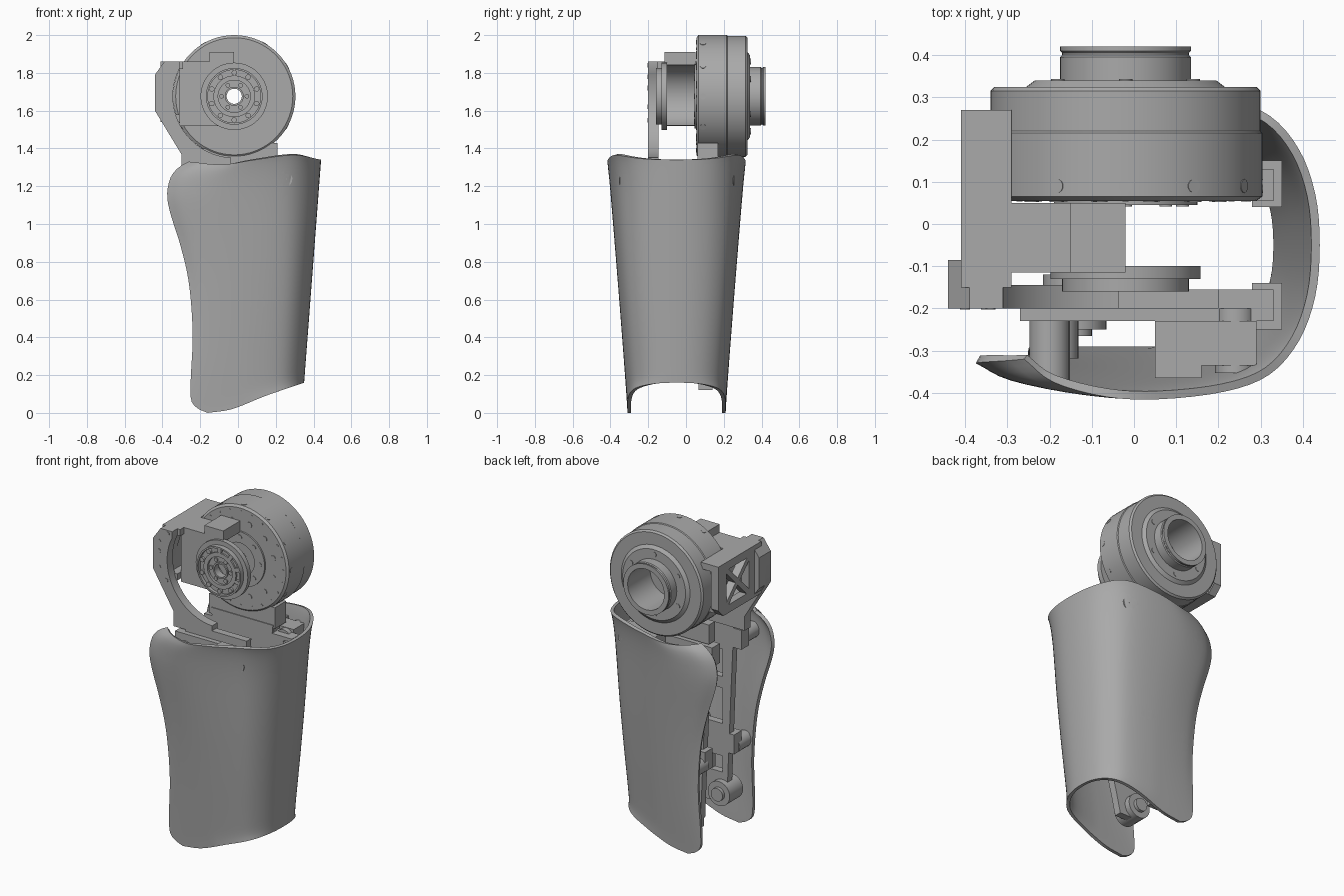
import bpy
import bmesh
from math import cos, sin, pi, radians
from mathutils import Vector

default = bpy.data.objects.get("Cube")
if default:
    bpy.data.objects.remove(default)

grey = bpy.data.materials.new("neutral_grey")
grey.use_nodes = True
grey.diffuse_color = (0.4, 0.4, 0.4, 1)
grey.node_tree.nodes["Principled BSDF"].inputs["Base Color"].default_value = grey.diffuse_color
CX, CZ = -0.02, 1.676     # motor axis
MID = -0.05               # symmetry plane of the shell

def smooth(ob):
    ob.data.shade_smooth()
    ob.data.set_sharp_from_angle(angle=radians(32))
    return ob

def make(name, bm, fix_normals=True):
    if fix_normals:
        bmesh.ops.recalc_face_normals(bm, faces=bm.faces)
    mesh = bpy.data.meshes.new(name)
    bm.to_mesh(mesh)
    bm.free()
    ob = bpy.data.objects.new(name, mesh)
    bpy.context.scene.collection.objects.link(ob)
    mesh.materials.append(grey)
    return smooth(ob)

def apply_modifiers(ob):
    bpy.context.view_layer.update()
    graph = bpy.context.evaluated_depsgraph_get()
    mesh = bpy.data.meshes.new_from_object(ob.evaluated_get(graph), depsgraph=graph)
    ob.modifiers.clear()
    ob.data = mesh
    smooth(ob)

def cut(ob, cutters):
    for cutter in cutters:
        cutter.hide_render = True
        mod = ob.modifiers.new("cut", "BOOLEAN")
        mod.operation = "DIFFERENCE"
        mod.solver = "EXACT"
        mod.use_self = True
        mod.object = cutter
    apply_modifiers(ob)
    for cutter in cutters:
        bpy.data.objects.remove(cutter)

def prism(name, outline, start, end, axis="y"):
    """Extrude an outline: (x, z) along y, or (y, z) along x."""
    bm = bmesh.new()
    near, far = [[bm.verts.new((a, d, b) if axis == "y" else (d, a, b)) for a, b in outline]
                 for d in (start, end)]
    bm.faces.new(near)
    bm.faces.new(far[::-1])
    for i in range(len(near)):
        bm.faces.new((near[i - 1], near[i], far[i], far[i - 1]))
    return make(name, bm)

def box(name, xs, ys, zs):
    outline = [(xs[0], zs[0]), (xs[1], zs[0]), (xs[1], zs[1]), (xs[0], zs[1])]
    return prism(name, outline, ys[0], ys[1])

def rods(name, parts, sides=20):
    """Cylinders, each from point p to point q with radius r."""
    bm = bmesh.new()
    for p, q, r in parts:
        p, q = Vector(p), Vector(q)
        new = bmesh.ops.create_cone(bm, cap_ends=True, segments=sides, radius1=r,
                                    radius2=r, depth=(q - p).length)["verts"]
        turn = (q - p).to_track_quat("Z", "Y")
        for v in new:
            v.co = turn @ v.co + (p + q) / 2
    return make(name, bm)

def polar(r, degrees):
    return CX + r * cos(radians(degrees)), CZ + r * sin(radians(degrees))

def lathe(name, profile, sides=72):
    """Spin a closed (radius, y) profile about the motor axis."""
    bm = bmesh.new()
    rings = []
    for k in range(sides):
        spots = [(polar(r, 360 * k / sides), y) for r, y in profile]
        rings.append([bm.verts.new((x, y, z)) for (x, z), y in spots])
    for k in range(sides):
        a, b = rings[k - 1], rings[k]
        for i in range(len(profile)):
            bm.faces.new((a[i - 1], a[i], b[i], b[i - 1]))
    return make(name, bm)

def bolt_circle(name, count, radius, y0, y1, size, offset=0):
    spots = [polar(radius, offset + 360 * k / count) for k in range(count)]
    rods(name, [((x, y0, z), (x, y1, z), size) for x, z in spots])

def curve(keys, t):
    """Smooth curve through (position, value) keys."""
    n = len(keys) - 1
    i = max(k for k in range(n) if keys[k][0] <= t or k == 0)

    def slope(k):
        a, b = keys[max(k - 1, 0)], keys[min(k + 1, n)]
        return (b[1] - a[1]) / (b[0] - a[0])
    (t0, a), (t1, b) = keys[i], keys[i + 1]
    w = t1 - t0
    s = (t - t0) / w
    return (a * (1 + 2 * s) * (1 - s) ** 2 + slope(i) * w * s * (1 - s) ** 2
            + b * s * s * (3 - 2 * s) + slope(i + 1) * w * s * s * (s - 1))

# Shin shell: a C section lofted upward, open on one side, flatter flaps lower down
across = [0, .1, .28, .46, .68, .83, .93, .985, 1]
depth = [.74, .89, .985, 1, .95, .84, .62, .33, 0]
section_x = list(enumerate(across + across[-2::-1]))
section_y = list(enumerate([-d for d in depth] + depth[-2::-1]))
open_edge = [(0, -.16), (.02, -.22), (.06, -.25), (.3, -.24), (.45, -.25), (.56, -.27),
             (.68, -.31), (.8, -.36), (.87, -.375), (.94, -.355), (.98, -.31), (1, -.26)]
half_width = [(0, .26), (.45, .305), (.9, .352), (1, .365)]
bottom_rim = [(0, 0), (.25, .02), (.6, .09), (1, .16)]
top_rim = [(0, 1.33), (.25, 1.315), (.5, 1.34), (.8, 1.365), (1, 1.34)]

def shell_y(p, w, v):
    if p < .46:
        w += ((1 if w > 0 else -1) - w) * (1 - v) ** .7
    return MID + curve(half_width, v) * w

def shell_x(p, v):
    left = curve(open_edge, v)
    return left + (.35 + .09 * v - left) * p

bm = bmesh.new()
columns, rows = 64, 40
grid = []
for i in range(columns + 1):
    u = 16 * i / columns
    p, w = min(curve(section_x, u), 1), curve(section_y, u)
    low, high = curve(bottom_rim, p), curve(top_rim, p)
    grid.append([])
    for j in range(rows + 1):
        v = (1 - cos(pi * j / rows)) / 4 + j / rows / 2
        grid[-1].append(bm.verts.new((shell_x(p, v), shell_y(p, w, v), low + (high - low) * v)))
for a, b in zip(grid, grid[1:]):
    for j in range(rows):
        bm.faces.new((a[j], b[j], b[j + 1], a[j + 1]))
shell = make("shin_shell", bm, False)
thickness = shell.modifiers.new("thickness", "SOLIDIFY")
thickness.thickness = .02
thickness.offset = -1
apply_modifiers(shell)
mounts = [(-.2, 1.18), (.24, 1.24), (.11, .58), (-.18, .52)]
cut(shell, [rods("hole_cutter", [((x, y, z), (x, y + .4, z), .032)])
            for x, z in mounts for y in (-.55, .05)])

# Motor body with hollow rear hub, and the separate front disc
lathe("motor_body", [
    (.04, .055), (.1, .055), (.1, .045), (.17, .045), (.17, .055), (.31, .055), (.324, .065),
    (.324, .215), (.32, .22), (.32, .315), (.31, .325), (.235, .325), (.215, .34), (.155, .34),
    (.155, .395), (.15, .4), (.15, .405), (.155, .41), (.155, .42), (.125, .42), (.125, .2),
    (.04, .2)])
lathe("front_disc", [
    (.04, -.145), (.05, -.145), (.05, -.135), (.085, -.135), (.085, -.15), (.11, -.15),
    (.11, -.14), (.14, -.14), (.14, -.16), (.15, -.16), (.15, -.13), (.178, -.13),
    (.178, -.1), (.04, -.1)])
bolt_circle("face_bolts", 12, .23, .052, .07, .017, 15)
bolt_circle("face_pins", 24, .29, .053, .07, .007)
bolt_circle("inner_bolts", 8, .135, .042, .06, .015)
bolt_circle("disc_bolts", 6, .067, -.143, -.12, .012)
bolt_circle("disc_nuts", 10, .125, -.155, -.13, .014, 18)
bolt_circle("rear_bolts", 6, .185, .33, .343, .016, 30)
spokes = [(polar(.3, 30 * k), polar(.3255, 30 * k)) for k in range(12)]
rods("rim_bolts", [((a[0], .09, a[1]), (b[0], .09, b[1]), .016) for a, b in spokes])

# Connector block hugging the disc, with a raised top tab
prism("connector_block", [(-.31, 1.52), (-.31, 1.86), (-.15, 1.86), (-.15, 1.91), (CX, 1.91)]
      + [polar(.165, a) for a in range(90, 251, 8)] + [(-.1, 1.52)], -.115, .05)

# Side bracket: crescent plate, trussed wall and flanges
prism("crescent_plate", [(-.04, 1.28), (-.3, 1.28), (-.3, 1.37), (-.44, 1.6), (-.44, 1.79),
                         (-.39, 1.86), (-.31, 1.86)]
      + [polar(.325, a) for a in range(153, 268, 6)], -.2, -.145)
prism("bracket_lug", [(-.44, 1.6), (-.44, 1.79), (-.39, 1.86), (-.31, 1.86), (-.36, 1.7),
                      (-.36, 1.56), (-.41, 1.56)], -.15, -.085)
wall = prism("bracket_wall", [(-.15, 1.54), (.22, 1.54), (.27, 1.59), (.27, 1.86), (-.15, 1.86)],
             -.41, -.36, "x")
ym, zm, reach, gap = .08, 1.7, .11, .022
windows = []
for dy, dz in ((1, 0), (-1, 0), (0, 1), (0, -1)):
    half = reach - gap
    window = [(ym + dy * gap, zm + dz * gap)]
    window += [(ym + dy * reach + s * dz * half, zm + dz * reach + s * dy * half) for s in (-1, 1)]
    windows.append(prism("window_cutter", window, -.5, -.3, "x"))
cut(wall, windows)
box("bracket_top_flange", (-.4, -.29), (-.15, .27), (1.82, 1.86))
box("bracket_bottom_flange", (-.4, -.31), (-.15, .22), (1.54, 1.58))
bolts = [(-.4, 1.78), (-.4, 1.72), (-.4, 1.62), (-.34, 1.84), (-.35, 1.55)]
rods("bracket_bolts", [((x, -.203, z), (x, -.19, z), .012) for x, z in bolts])

# Inner frame, mirrored front to back inside the shell
outline = [(-.22, 1.32), (.2, 1.32), (.16, .9), (0, .3), (-.03, .17), (-.17, .17), (-.2, .9)]
slots = [(.1, .95, 1.12), (.04, .66, .88), (-.06, .36, .46)]
section = list(zip(across, depth))
tips = []
for x, z in mounts:
    v = z / 1.33
    p = (x - shell_x(0, v)) / (shell_x(1, v) - shell_x(0, v))
    tips.append((x, z, shell_y(p, -curve(section, p), v) + .021))
for side, sign in (("front", 1), ("back", -1)):
    def span(a, b):
        return MID + sign * (a - MID), MID + sign * (b - MID)

    def rod(x, z, a, b, r):
        return (x, span(a, b)[0], z), (x, span(a, b)[1], z), r
    rail = prism(side + "_rail", outline, *span(-.2, -.155))
    cut(rail, [box("slot_cutter", (-.14, right), (-.5, .5), (low, high))
               for right, low, high in slots])
    box(side + "_upper_crossbar", (-.27, .33), span(-.23, -.155), (1.15, 1.27))
    box(side + "_lower_crossbar", (-.22, .16), span(-.23, -.155), (.49, .61))
    box(side + "_shell_block", (.05, .16), span(-.365, -.23), (1.15, 1.29))
    box(side + "_outer_block", (.16, .29), span(-.335, -.23), (1.15, 1.29))
    box(side + "_edge_block", (.28, .35), span(-.25, -.14), (1.15, 1.25))
    rods(side + "_posts", [rod(x, z, -.2, tip, .048) for x, z, tip in tips])
    rods(side + "_screws", [rod(x, z, tip, tip - .01, .016) for x, z, tip in tips])
rods("ankle_joint", [((-.14, -.25, .24), (-.14, -.12, .24), .075),
                     ((-.14, -.265, .24), (-.14, -.1, .24), .04)], 32)
box("back_foot", (-.17, -.04), (.065, .14), (.12, .24))
box("motor_mount_tab", (.08, .21), (.06, .17), (1.3, 1.43))
box("motor_mount_foot", (-.24, .2), (.06, .12), (1.28, 1.4))
